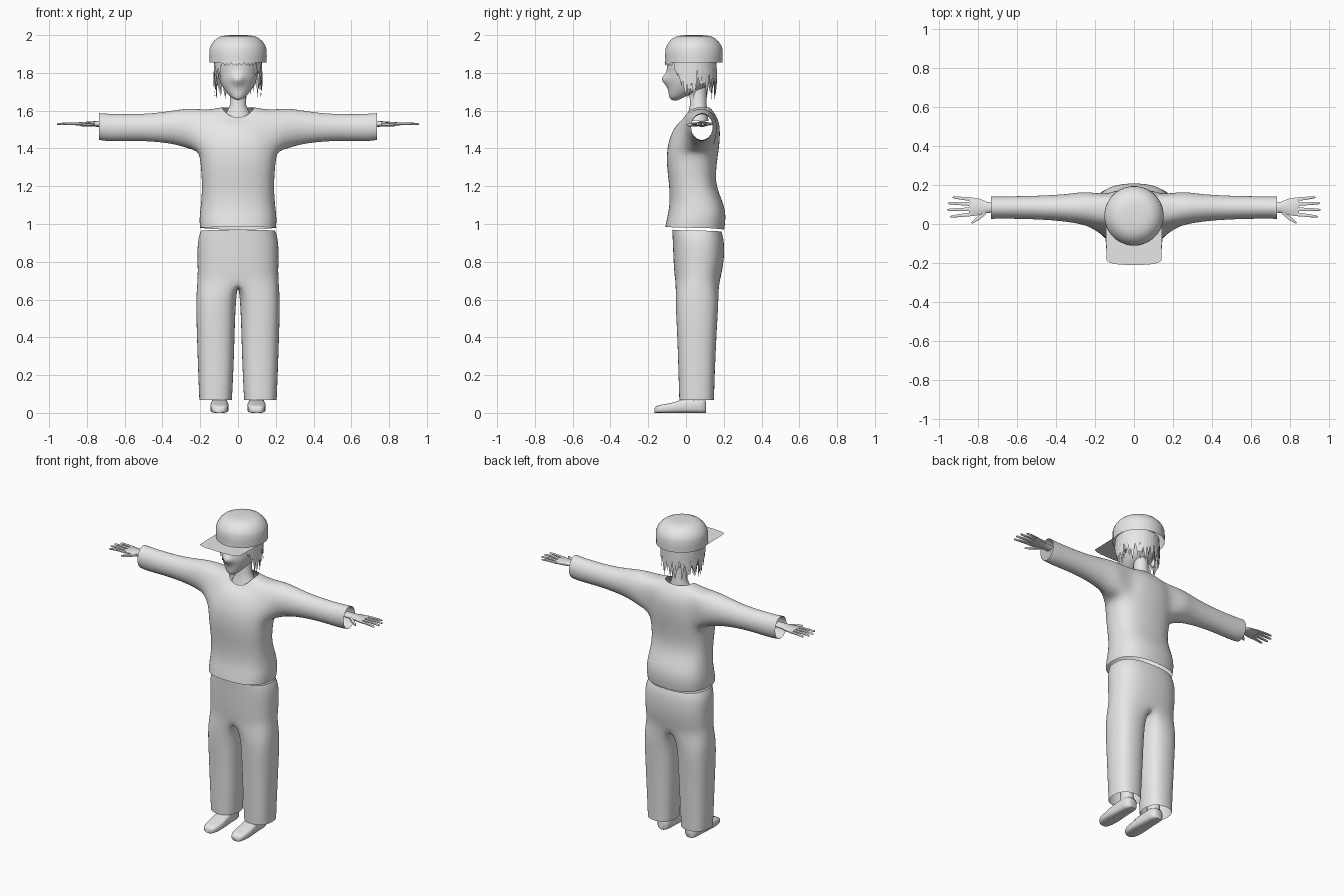
import bpy, bmesh, math, random
from math import sin, cos, pi, radians
from mathutils import Vector

if "Cube" in bpy.data.objects:
    bpy.data.objects.remove(bpy.data.objects["Cube"])

random.seed(4)
grey = bpy.data.materials.new("light_grey")
grey.diffuse_color = (0.8, 0.8, 0.8, 1)
grey.use_nodes = True
grey.node_tree.nodes["Principled BSDF"].inputs["Base Color"].default_value = grey.diffuse_color


def finish(name, bm, mirror=False, subsurf=0, sharp=None):
    bmesh.ops.recalc_face_normals(bm, faces=bm.faces)
    me = bpy.data.meshes.new(name)
    bm.to_mesh(me)
    bm.free()
    me.materials.append(grey)
    me.shade_smooth()
    if sharp:
        me.set_sharp_from_angle(angle=radians(sharp))
    ob = bpy.data.objects.new(name, me)
    bpy.context.collection.objects.link(ob)
    if mirror:
        ob.modifiers.new("mirror", 'MIRROR').use_clip = True
    if subsurf:
        m = ob.modifiers.new("smooth", 'SUBSURF')
        m.levels = m.render_levels = subsurf
    return ob


def half_ring(bm, w, yf, yb, zs, zf=None, zb=None, e=0.8):
    """Nine points from the front centre round the +x side to the back centre."""
    zf = zs if zf is None else zf
    zb = zs if zb is None else zb
    out = []
    for j in range(-4, 5):
        c, s = abs(cos(j * pi / 8)), sin(j * pi / 8)
        x = 0 if abs(j) == 4 else w * c ** e
        y = (yf + yb) / 2 + (yb - yf) / 2 * math.copysign(abs(s) ** e, s)
        z = zs + ((zf if s < 0 else zb) - zs) * s * s
        out.append(bm.verts.new((x, y, z)))
    return out


def skin(bm, rings, closed=False, skip=()):
    for i, (a, b) in enumerate(zip(rings, rings[1:])):
        n = len(a)
        for j in range(n if closed else n - 1):
            if (i, j) not in skip:
                k = (j + 1) % n
                bm.faces.new((a[j], a[k], b[k], b[j]))


def tube(bm, stations, n=8, axis='X', e=1.0, ends=True):
    """Loft of ovals: each station is (centre, radius_1, radius_2)."""
    rings = []
    for c, r1, r2 in stations:
        ring = []
        for k in range(n):
            a = 2 * pi * (k + 0.5) / n
            u = r1 * math.copysign(abs(cos(a)) ** e, cos(a))
            v = r2 * math.copysign(abs(sin(a)) ** e, sin(a))
            off = {'X': (0, u, v), 'Y': (u, 0, v), 'Z': (u, v, 0)}[axis]
            ring.append(bm.verts.new(Vector(c) + Vector(off)))
        rings.append(ring)
    skin(bm, rings, closed=True)
    if ends:
        bm.faces.new(rings[0])
        bm.faces.new(rings[-1])


# Shirt: half torso with an armhole, continued into an open sleeve
bm = bmesh.new()
rows = [(.205, -.112, .205, .98, .985, .97), (.209, -.104, .214, 1.03),
        (.2, -.088, .207, 1.10), (.192, -.09, .158, 1.2), (.2, -.104, .162, 1.3),
        (.208, -.104, .175, 1.385), (.2, -.092, .182, 1.45),
        (.19, -.06, .182, 1.52), (.165, -.03, .165, 1.605, 1.54, 1.57),
        (.088, -.008, .13, 1.618, 1.562, 1.615)]
torso = [half_ring(bm, *r) for r in rows]
skin(bm, torso, skip={(i, j) for i in (5, 6, 7) for j in (2, 3, 4, 5)})
hole = (torso[5][2:7] + [torso[6][6], torso[7][6]] + torso[8][2:7][::-1]
        + [torso[7][2], torso[6][2]])
sleeve = [hole]
for x, y0, y1, z0, z1 in [(.25, -.005, .168, 1.395, 1.613), (.32, .008, .156, 1.42, 1.605),
                          (.42, .02, .148, 1.435, 1.588), (.55, .026, .143, 1.442, 1.58),
                          (.69, .028, .142, 1.437, 1.583), (.735, .026, .142, 1.445, 1.587)]:
    ring = []
    for n in range(14):
        a = -pi / 2 + (n - 2) * 2 * pi / 14
        ring.append(bm.verts.new((x, (y0 + y1) / 2 + (y1 - y0) * .515 * cos(a),
                                  (z0 + z1) / 2 + (z1 - z0) * .515 * sin(a))))
    sleeve.append(ring)
skin(bm, sleeve, closed=True)
finish("shirt", bm, mirror=True, subsurf=2)

# Trousers: half hips that split into an open leg
bm = bmesh.new()
hips = [half_ring(bm, *r) for r in [(.2, -.075, .19, .965, .97, .96), (.217, -.073, .203, .92),
                                    (.219, -.07, .206, .84), (.217, -.066, .196, .76),
                                    (.218, -.06, .18, .70, .7, .69)]]
skin(bm, hips)
crotch = [bm.verts.new((0, y, .685)) for y in (.12, .06, 0)]
legs = [hips[-1] + crotch]
for xi, xo, yf, yb, z in [(.012, .222, -.058, .175, .6), (.018, .218, -.05, .165, .45),
                          (.022, .213, -.044, .158, .3), (.028, .208, -.04, .152, .16),
                          (.033, .204, -.037, .15, .068)]:
    ring = []
    for n in range(12):
        a = -pi / 2 - radians(25) + n * pi / 6 + radians(-5)
        c, s = cos(a), sin(a)
        ring.append(bm.verts.new((
            (xi + xo) / 2 + (xo - xi) * .52 * math.copysign(abs(c) ** .75, c),
            (yf + yb) / 2 + (yb - yf) * .51 * math.copysign(abs(s) ** .85, s), z)))
    legs.append(ring)
skin(bm, legs, closed=True)
finish("trousers", bm, mirror=True, subsurf=2)

# Shoes: rounded sections from toe to heel, with a short ankle
bm = bmesh.new()
tube(bm, [((.098, y, h / 2), w, h / 2) for y, w, h in
          [(-.166, .02, .026), (-.158, .034, .036), (-.13, .045, .044), (-.08, .049, .052),
           (-.035, .047, .066), (.02, .043, .075), (.07, .042, .075), (.098, .036, .07),
           (.107, .022, .06)]], n=12, axis='Y', e=.5)
finish("shoe", bm, mirror=True, sharp=50)
bm = bmesh.new()
tube(bm, [((.1, .055, .05), .038, .045), ((.1, .055, .14), .036, .042)], n=12, axis='Z')
finish("ankle", bm, mirror=True, sharp=50)

# Hands: flat palm, four fingers and a thumb
bm = bmesh.new()
tube(bm, [((.715, .085, 1.53), .026, .017), ((.755, .085, 1.53), .03, .015),
          ((.79, .088, 1.53), .043, .012), ((.83, .088, 1.53), .05, .01),
          ((.848, .088, 1.53), .047, .008)], n=10)
for y0, x1, y1 in [(.127, .932, .137), (.102, .955, .107), (.076, .958, .073), (.05, .945, .038)]:
    tube(bm, [((.835, y0, 1.53), .011, .008),
              (((.835 + x1) / 2, (y0 + y1) / 2, 1.531), .009, .007),
              ((x1 - .008, y1, 1.529), .007, .006), ((x1, y1, 1.528), .003, .003)], n=6)
tube(bm, [((.76, .065, 1.528), .016, .011), ((.795, .034, 1.526), .014, .01),
          ((.825, .012, 1.524), .009, .007), ((.836, .004, 1.523), .004, .004)], n=6)
finish("hand", bm, mirror=True, sharp=60)

# Head: pointed chin, with the nose pulled out of the front line
bm = bmesh.new()
face = [half_ring(bm, *r, e=.95) for r in
        [(.002, -.07, -.045, 1.655), (.03, -.088, -.015, 1.662, 1.662, 1.668),
         (.062, -.094, .06, 1.695, 1.69, 1.705), (.088, -.1, .125, 1.73),
         (.102, -.108, .15, 1.768), (.109, -.1, .155, 1.8), (.114, -.108, .158, 1.85),
         (.1, -.085, .145, 1.92), (.04, -.01, .08, 1.96)]]
face[4][0].co.y = -.165
skin(bm, face)
finish("head", bm, mirror=True, subsurf=2)

bm = bmesh.new()
tube(bm, [((0, .06, 1.545), .085, .06), ((0, .063, 1.59), .062, .052),
          ((0, .065, 1.63), .044, .045), ((0, .062, 1.73), .042, .045)],
     n=16, axis='Z', ends=False)
finish("neck", bm)

bm = bmesh.new()
tube(bm, [((.105, .035, 1.765), .016, .03), ((.118, .035, 1.767), .02, .036),
          ((.126, .042, 1.77), .012, .026)], n=10)
finish("ear", bm, mirror=True)

# Hair: two layers of thin tapering locks hanging from the cap
bm = bmesh.new()
for layer in range(2):
    count = 34
    for i in range(count):
        a = -pi / 2 + 2 * pi * (i + layer / 2) / count
        back = (sin(a) + 1) / 2          # 0 at the front, 1 at the back
        if back < .16:
            tip = 1.835
        elif back < .36:
            tip = 1.80 - .13 * random.random() * (back - .1) / .26
        else:
            tip = 1.655 + random.uniform(0, .075)
        r = .97 - .06 * layer

        def at(ang, z, k):
            return bm.verts.new((.13 * k * cos(ang), .035 + (.13 if sin(ang) > 0 else .148)
                                 * k * sin(ang), z))
        half, lean = .13, random.uniform(-.08, .08)
        mid = 1.875 + (tip - 1.875) * .55
        top = [at(a - half, 1.875, r), at(a + half, 1.875, r)]
        low = [at(a - half * .75 + lean / 2, mid, r * 1.03), at(a + half * .75 + lean / 2, mid, r * 1.03)]
        bm.faces.new((top[0], top[1], low[1], low[0]))
        bm.faces.new((low[0], low[1], at(a + lean, tip, r * .99)))
finish("hair", bm, sharp=40)

# Cap: turned crown with an upright band, and a flat brim
bm = bmesh.new()
tube(bm, [((0, .042, z), r, r) for z, r in
          [(1.855, .152), (1.89, .153), (1.925, .152), (1.945, .145), (1.965, .132),
           (1.983, .113), (1.994, .09), (1.999, .06), (2.0, .02)]], n=32, axis='Z', ends=False)
bm.faces.new([v for v in bm.verts if v.co.z > 1.9995])
finish("cap", bm, sharp=50)

bm = bmesh.new()
n = 12
inner, outer = [], []
for i in range(n + 1):
    t = -1 + 2 * i / n
    a = -pi / 2 + t * radians(70)
    inner.append(bm.verts.new((.15 * cos(a), .042 + .15 * sin(a), 1.856)))
    outer.append(bm.verts.new((.145 * math.copysign(abs(sin(t * pi / 2)) ** .9, t),
                               -.21 + .035 * abs(t) ** 2.5 + (.16 if abs(t) == 1 else 0), 1.856)))
skin(bm, [inner, outer])
finish("brim", bm)
